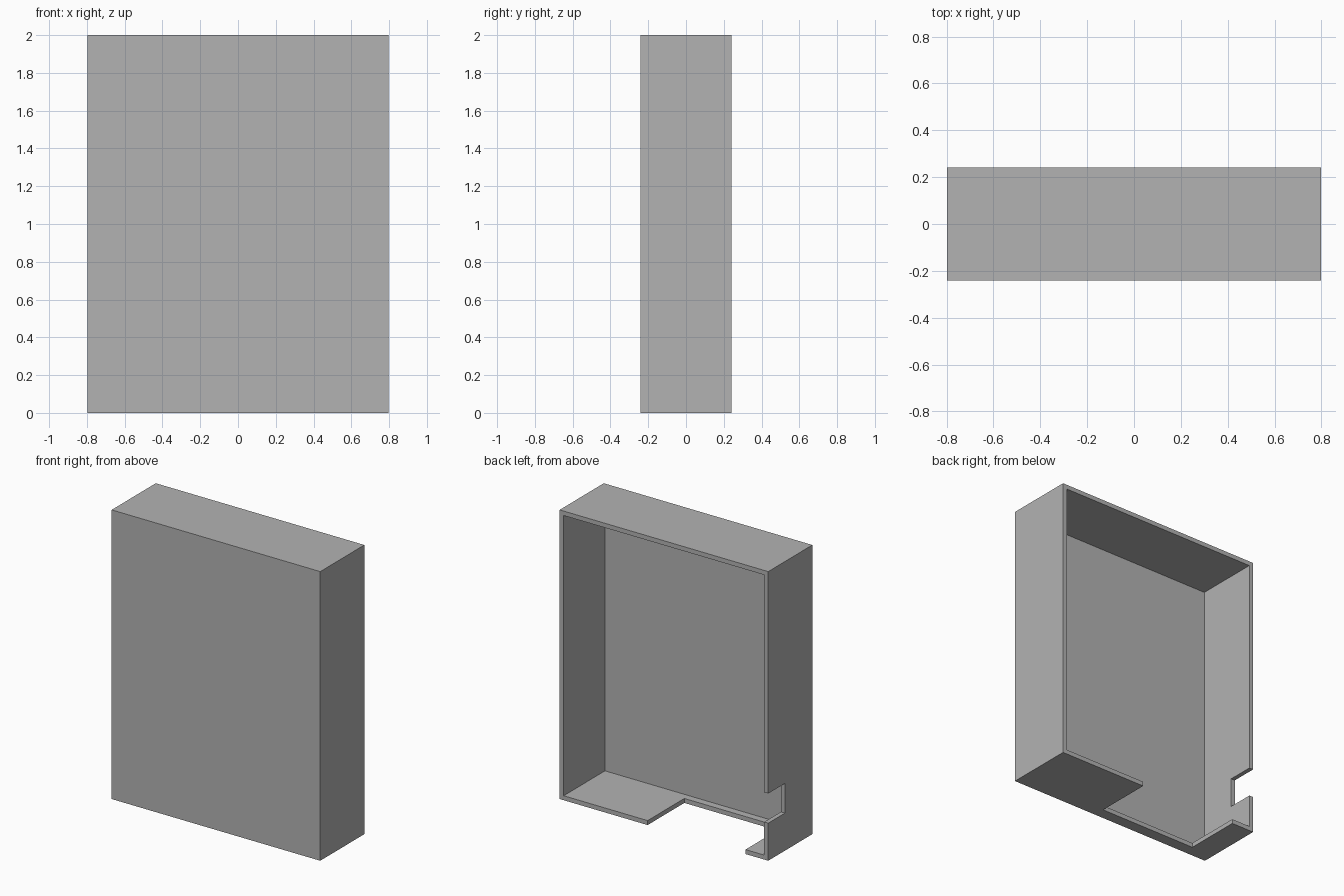
import bpy
import bmesh
from mathutils import Vector

cube = bpy.data.objects.get("Cube")
if cube:
    bpy.data.objects.remove(cube, do_unlink=True)

HALF_W, HALF_D, HEIGHT, WALL = 0.798, 0.241, 2.0, 0.031
PAST = 0.1  # how far cutters reach beyond the surface

grey = bpy.data.materials.new("plain grey")
grey.use_nodes = True
colour = (0.45, 0.45, 0.45, 1)
grey.diffuse_color = colour
grey.node_tree.nodes["Principled BSDF"].inputs["Base Color"].default_value = colour


def box(name, low, high):
    """Axis-aligned box between two corners."""
    low, high = Vector(low), Vector(high)
    bm = bmesh.new()
    bmesh.ops.create_cube(bm, size=1)
    bmesh.ops.scale(bm, vec=high - low, verts=bm.verts)
    bmesh.ops.translate(bm, vec=(low + high) / 2, verts=bm.verts)
    mesh = bpy.data.meshes.new(name)
    bm.to_mesh(mesh)
    bm.free()
    mesh.materials.append(grey)
    obj = bpy.data.objects.new(name, mesh)
    bpy.context.collection.objects.link(obj)
    return obj


def cut(target, cutter):
    """Subtract the cutter, then discard it."""
    cutter.hide_render = True
    mod = target.modifiers.new(cutter.name, "BOOLEAN")
    mod.operation = "DIFFERENCE"
    mod.solver = "EXACT"
    mod.object = cutter
    bpy.context.view_layer.objects.active = target
    bpy.ops.object.modifier_apply(modifier=mod.name)
    bpy.data.objects.remove(cutter, do_unlink=True)


# Outer shell
shell = box("cover_shell", (-HALF_W, -HALF_D, 0), (HALF_W, HALF_D, HEIGHT))

# Hollow, open at the back
cut(shell, box("hollow", (WALL - HALF_W, WALL - HALF_D, WALL),
               (HALF_W - WALL, HALF_D + PAST, HEIGHT - WALL)))

# Wide slot in the floor
cut(shell, box("floor_slot", (-0.624, -0.16, -PAST), (0.125, HALF_D + PAST, PAST)))

# Small notch in the side wall
cut(shell, box("side_notch", (-HALF_W - PAST, 0.058, 0.26),
               (-HALF_W + PAST, HALF_D + PAST, 0.465)))
